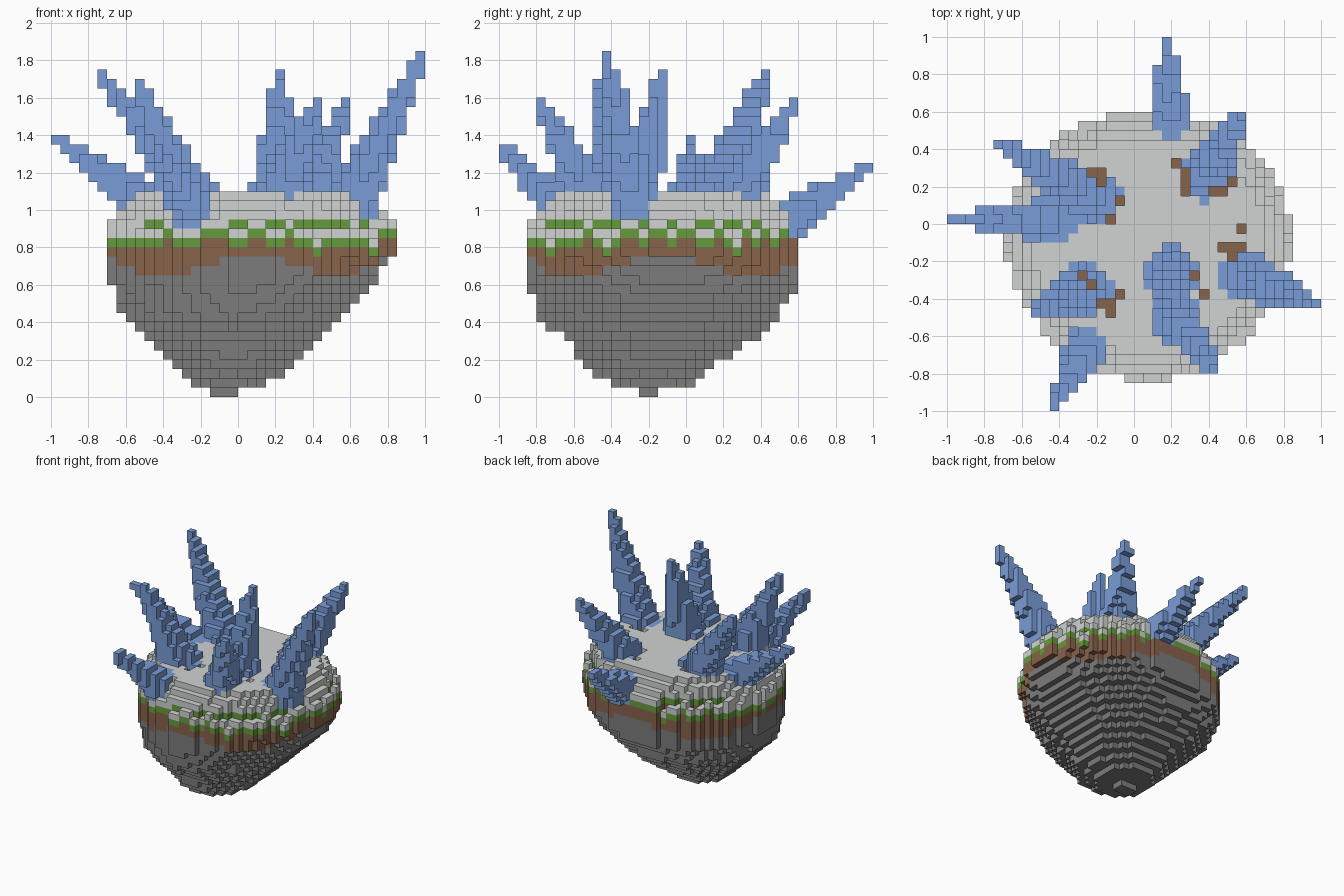
import bpy
import math
import random
from mathutils import Vector

random.seed(4)
S = 0.05  # block size

cube = bpy.data.objects.get("Cube")
if cube:
    bpy.data.objects.remove(cube, do_unlink=True)


def material(name, r, g, b):
    m = bpy.data.materials.new(name)
    m.use_nodes = True
    m.diffuse_color = (r, g, b, 1)
    m.node_tree.nodes["Principled BSDF"].inputs["Base Color"].default_value = (r, g, b, 1)
    return m


stone = material("dark stone", 0.2, 0.2, 0.2)
brown = material("brown earth", 0.245, 0.125, 0.07)
green = material("grass green", 0.13, 0.33, 0.045)
pale = material("pale grey", 0.63, 0.655, 0.645)
blue = material("crystal blue", 0.195, 0.335, 0.68)

# Island profile: height, then x and y extents of the layer
PROFILE = [
    (0.00, -0.15, 0.00, -0.25, -0.15),
    (0.05, -0.25, 0.15, -0.40, 0.05),
    (0.15, -0.35, 0.30, -0.55, 0.15),
    (0.25, -0.45, 0.40, -0.60, 0.30),
    (0.40, -0.60, 0.55, -0.75, 0.45),
    (0.55, -0.65, 0.70, -0.80, 0.55),
    (0.65, -0.70, 0.75, -0.85, 0.60),
    (0.80, -0.70, 0.85, -0.85, 0.60),
    (1.20, -0.70, 0.85, -0.85, 0.60),
]

# Crystals: name, base point, tip point, base radius
CRYSTALS = [
    ("back", (0.2, 0.52, 0.93), (0.175, 0.975, 1.225), 0.12),
    ("back_left", (0.38, 0.26, 1.05), (0.575, 0.575, 1.575), 0.14),
    ("left", (0.58, -0.27, 0.98), (0.975, -0.425, 1.825), 0.15),
    ("front_left", (0.22, -0.5, 1.05), (0.425, -0.775, 1.575), 0.14),
    ("centre", (0.2, -0.28, 1.05), (0.225, -0.125, 1.725), 0.15),
    ("front_right", (-0.27, -0.35, 1.05), (-0.525, -0.475, 1.675), 0.15),
    ("front", (-0.25, -0.66, 1.0), (-0.425, -0.975, 1.325), 0.12),
    ("right", (-0.42, 0.02, 1.0), (-0.975, 0.025, 1.375), 0.13),
    ("back_right", (-0.22, 0.15, 1.05), (-0.725, 0.425, 1.725), 0.15),
]

# Bare earth pits beside the crystals
PITS = [(-0.22, 0.28), (-0.17, 0.28), (-0.17, 0.23), (-0.07, 0.13), (-0.12, 0.03),
        (0.22, 0.33), (0.27, 0.27), (0.27, 0.22), (0.27, 0.17), (0.42, 0.18),
        (0.47, 0.18), (0.52, 0.23), (0.57, -0.02), (0.47, -0.12), (0.52, -0.12),
        (0.57, -0.12), (0.52, -0.17), (0.33, -0.27), (0.37, -0.37), (-0.27, -0.27),
        (-0.23, -0.32), (-0.07, -0.37), (-0.17, -0.42), (-0.12, -0.42), (-0.12, -0.47)]


def block(p):
    return tuple(math.floor(c / S) for c in p)


def centre(i, j, k):
    return Vector((i + 0.5, j + 0.5, k + 0.5)) * S


def reach(x, y, z):
    """Distance from the layer's middle, where 1 is its rim."""
    for a, b in zip(PROFILE, PROFILE[1:]):
        if z < b[0] - 0.001:
            break
    t = max(0, (z - a[0]) / (b[0] - a[0]))
    x0, x1, y0, y1 = [p + (q - p) * t for p, q in zip(a[1:], b[1:])]
    ray = Vector(((2 * x - x0 - x1) / (x1 - x0), (2 * y - y0 - y1) / (y1 - y0)))
    way = ray.normalized()
    return ray.length / (1 + (0.08 * way.y - 0.02) * abs(way.x))


# Island layers, column by column
pits = {block(p) for p in PITS}
blocks = {}
for i in range(-20, 20):
    for j in range(-20, 20):
        x, y, _ = centre(i, j, 0)
        rim = reach(x, y, 1)
        if rim > 1:
            continue
        angle = math.atan2(y + 0.125, x - 0.075)
        wave = math.cos(4 * angle)
        top = 22 - sum(rim > edge for edge in (0.82, 0.89, 0.95))
        # Grass steps down at the rim, with ragged low columns
        grass = 18
        if rim > 0.92:
            grass = 17 - (x < -0.5)
            if random.random() < (0.65 if wave < 0 else 0.2):
                grass = random.choice((15, 16, 16, 16))
                top = grass + 2
        soil = 14 + round(wave)
        pit = (i, j) in pits
        for k in range(top - pit):
            if reach(x, y, k * S) > 1.05:
                continue
            if k < soil:
                part = "stone_base"
            elif k < grass or pit:
                part = "earth_layer"
            elif k == grass:
                part = "grass_layer"
            else:
                part = "pale_top"
            blocks[i, j, k] = part

# Tapered, stepped crystals, kept clear of the pits
for name, base, tip, radius in CRYSTALS:
    base, tip = Vector(base), Vector(tip)
    axis = tip - base
    for i in range(-20, 20):
        for j in range(-20, 20):
            if (i, j) in pits:
                continue
            for k in range(17, 37):
                p = centre(i, j, k)
                t = min(1, max(0, (p - base).dot(axis) / axis.length_squared))
                if (p - base - axis * t).length < radius + (0.035 - radius) * t:
                    blocks[i, j, k] = "crystal_" + name


def build(part, mat):
    """Make one object from the exposed faces of a part's blocks."""
    verts, faces = {}, []
    for cell, owner in blocks.items():
        if owner != part:
            continue
        for a in range(3):
            b, c = (a + 1) % 3, (a + 2) % 3
            for side in (0, 1):
                near = list(cell)
                near[a] += 2 * side - 1
                if tuple(near) in blocks:
                    continue
                face = []
                for db, dc in ((0, 0), (1, 0), (1, 1), (0, 1)):
                    q = list(cell)
                    q[a] += side
                    q[b] += db
                    q[c] += dc
                    face.append(verts.setdefault(tuple(q), len(verts)))
                faces.append(face if side else face[::-1])
    mesh = bpy.data.meshes.new(part)
    mesh.from_pydata([Vector(v) * S for v in verts], [], faces)
    mesh.materials.append(mat)
    bpy.context.collection.objects.link(bpy.data.objects.new(part, mesh))


build("stone_base", stone)
build("earth_layer", brown)
build("grass_layer", green)
build("pale_top", pale)
for crystal in CRYSTALS:
    build("crystal_" + crystal[0], blue)
